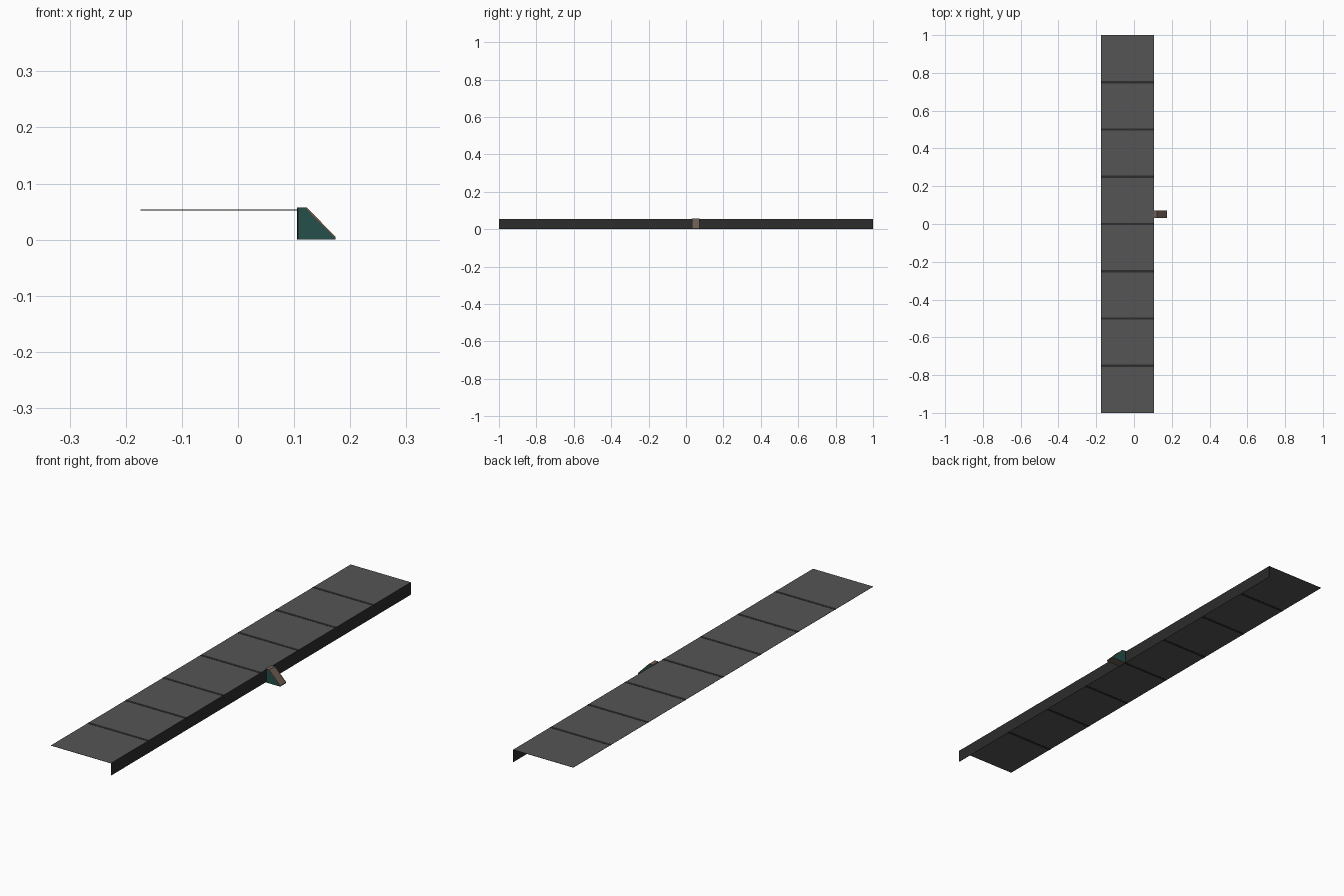
import bpy, bmesh

if "Cube" in bpy.data.objects:
    bpy.data.objects.remove(bpy.data.objects["Cube"])


def material(name, rgb):
    m = bpy.data.materials.new(name)
    m.diffuse_color = (*rgb, 1)
    m.use_nodes = True
    m.node_tree.nodes["Principled BSDF"].inputs["Base Color"].default_value = m.diffuse_color
    return m


GREY = material("panel grey", (0.09, 0.09, 0.09))
DARK = material("dark grey", (0.025, 0.025, 0.025))
TEAL = material("dark teal", (0.018, 0.08, 0.07))
BROWN = material("dull brown", (0.15, 0.11, 0.09))
RUST = material("rust orange", (0.25, 0.09, 0.04))


def finish(name, bm, mats):
    bmesh.ops.recalc_face_normals(bm, faces=bm.faces)
    me = bpy.data.meshes.new(name)
    bm.to_mesh(me)
    bm.free()
    for m in mats:
        me.materials.append(m)
    ob = bpy.data.objects.new(name, me)
    bpy.context.collection.objects.link(ob)
    return ob


def box(name, x0, x1, y0, y1, z0, z1, mat):
    bm = bmesh.new()
    bmesh.ops.create_cube(bm, size=1)
    for v in bm.verts:
        v.co = (x1 if v.co.x > 0 else x0, y1 if v.co.y > 0 else y0,
                z1 if v.co.z > 0 else z0)
    return finish(name, bm, [mat])


def prism(name, pts, y0, y1, mats, rule):
    bm = bmesh.new()
    f = bm.faces.new([bm.verts.new((x, y0, z)) for x, z in pts])
    r = bmesh.ops.extrude_face_region(bm, geom=[f])
    for v in r["geom"]:
        if isinstance(v, bmesh.types.BMVert):
            v.co.y = y1
    bmesh.ops.recalc_face_normals(bm, faces=bm.faces)
    for f in bm.faces:
        f.material_index = rule(f.normal)
    return finish(name, bm, mats)


# Thin deck and its hanging front lip
box("deck_panel", -0.174, 0.107, -1, 1, 0.0525, 0.0535, GREY)
box("front_lip", 0.106, 0.107, -1, 1, 0.001, 0.0535, DARK)

# Dark seams across the deck, visible from both sides
for i in range(-3, 4):
    y = i * 0.25
    box(f"deck_seam_{i + 4}", -0.174, 0.107, y - 0.006, y + 0.006,
        0.0518, 0.0542, DARK)

# Wedge bracket on the lip: teal cheeks, brown slope and base
outline = [(0.105, 0), (0.174, 0), (0.174, 0.004), (0.122, 0.057), (0.105, 0.057)]
prism("bracket_wedge", outline, 0.033, 0.072, [TEAL, BROWN],
      lambda n: 0 if abs(n.y) > 0.5 else 1)

# Narrow rust edging down both sides of the slope
rim = [(0.1735, 0.0055), (0.1745, 0.0045), (0.1225, 0.0575), (0.1215, 0.0565)]
rim = [(0.172, 0.004), (0.174, 0.005), (0.1225, 0.0575), (0.1205, 0.0565)]
for side, y in (("front", 0.0325), ("back", 0.0695)):
    prism(f"bracket_edge_{side}", rim, y, y + 0.003, [RUST], lambda n: 0)

# Dark mounting plate against the lip
box("bracket_mount", 0.105, 0.109, 0.0325, 0.0725, 0, 0.0565, DARK)
